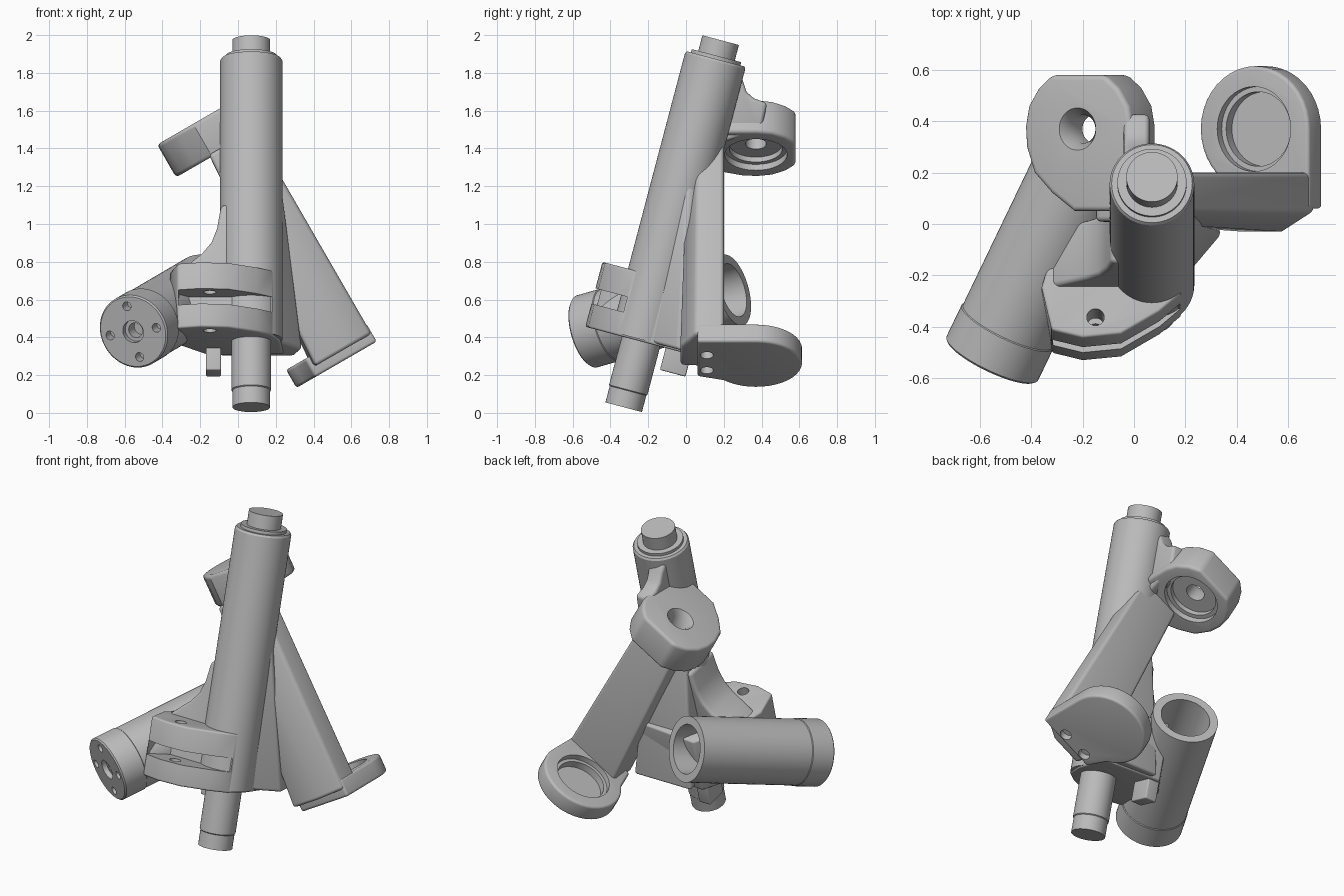
import bpy, bmesh, math
from mathutils import Matrix, Vector

cube = bpy.data.objects.get("Cube")
if cube:
    bpy.data.objects.remove(cube, do_unlink=True)

metal = bpy.data.materials.new("grey_metal")
metal.use_nodes = True
GREY = (0.5, 0.5, 0.5, 1)
metal.diffuse_color = GREY
metal.node_tree.nodes["Principled BSDF"].inputs["Base Color"].default_value = GREY


def frame(origin, x_axis, z_axis):
    x, z = Vector(x_axis).normalized(), Vector(z_axis).normalized()
    m = Matrix((x, z.cross(x), z)).transposed().to_4x4()
    m.translation = origin
    return m


def apply_modifier(ob, mod):
    with bpy.context.temp_override(object=ob, active_object=ob, selected_objects=[ob]):
        bpy.ops.object.modifier_apply(modifier=mod.name)


def activate(ob):
    for other in bpy.context.selected_objects:
        other.select_set(False)
    ob.select_set(True)
    bpy.context.view_layer.objects.active = ob


def finish(name, bm, matrix, bevel=0):
    bmesh.ops.recalc_face_normals(bm, faces=bm.faces)
    bm.transform(matrix)
    mesh = bpy.data.meshes.new(name)
    bm.to_mesh(mesh)
    bm.free()
    mesh.materials.append(metal)
    ob = bpy.data.objects.new(name, mesh)
    bpy.context.collection.objects.link(ob)
    activate(ob)
    if bevel:
        mod = ob.modifiers.new("rounding", 'BEVEL')
        mod.width, mod.segments = bevel, 4
        mod.limit_method, mod.angle_limit = 'ANGLE', math.radians(35)
        apply_modifier(ob, mod)
    bpy.ops.object.shade_smooth_by_angle(angle=math.radians(32))
    return ob


def prism(name, matrix, outline, z0, z1, top=None, bevel=0):
    """Extrude an outline along the frame axis, optionally lofting to another."""
    bm = bmesh.new()
    low = [bm.verts.new((x, y, z0)) for x, y in outline]
    high = [bm.verts.new((x, y, z1)) for x, y in (top or outline)]
    bm.faces.new(low)
    bm.faces.new(high)
    n = len(low)
    for i in range(n):
        j = (i + 1) % n
        bm.faces.new((low[i], low[j], high[j], high[i]))
    return finish(name, bm, matrix, bevel)


def lathe(name, matrix, profile, steps=56):
    """Spin a (radius, height) profile round the frame axis."""
    bm = bmesh.new()
    verts = [bm.verts.new((r, 0, z)) for r, z in profile]
    edges = [bm.edges.new(pair) for pair in zip(verts, verts[1:])]
    bmesh.ops.spin(bm, geom=verts + edges, axis=(0, 0, 1), cent=(0, 0, 0),
                   angle=math.tau, steps=steps)
    bmesh.ops.remove_doubles(bm, verts=bm.verts, dist=0.0005)
    return finish(name, bm, matrix)


def drill(matrix, x, y, r, z0, z1):
    return lathe("cutter", matrix @ Matrix.Translation((x, y, 0)),
                 [(0, z0), (r, z0), (r, z1), (0, z1)], 24)


def cut(ob, *cutters):
    for cutter in cutters:
        cutter.hide_render = True
        activate(ob)
        mod = ob.modifiers.new("cut", 'BOOLEAN')
        mod.operation, mod.solver, mod.object = 'DIFFERENCE', 'EXACT', cutter
        apply_modifier(ob, mod)
        bpy.data.objects.remove(cutter, do_unlink=True)
    activate(ob)
    bpy.ops.object.shade_smooth_by_angle(angle=math.radians(32))


# Working frames: leaning steering tube, cross barrel, slanted strut
tilt = math.radians(14.8)
lean = Vector((0, math.sin(tilt), math.cos(tilt)))
tube = frame((0.07, -0.33, 0.03), (1, 0, 0), lean)
body = frame((0, -0.33, 0.03), (1, 0, 0), lean)
barrel_dir = Vector((0.375, 0.78, 0.22))
barrel = frame((-0.555, -0.53, 0.43), (0.78, -0.375, 0), barrel_dir)
strut = frame((0.522, 0, 0.255), (0.866, 0, 0.5), (-0.5, 0, 0.866))
eye_axis = strut @ Matrix.Translation((0, 0.37, 0))

# Spindle and outer tube
lathe("spindle", tube, [(0, 0), (0.1, 0), (0.1, 0.09), (0.105, 0.095), (0.105, 0.5),
                        (0.1, 0.5), (0.1, 2.01), (0, 2.01)])
lathe("main_tube", tube, [(0, 0.37), (0.165, 0.37), (0.165, 1.895), (0.157, 1.907),
                          (0.135, 1.907), (0.135, 1.925), (0, 1.925)])

# Cross barrel: bored at the back, bolted cap at the front
cross = lathe("cross_barrel", barrel, [
    (0, 0.1), (0.04, 0.1), (0.04, 0.03), (0.06, 0.03), (0.06, 0), (0.19, 0),
    (0.198, 0.008), (0.198, 0.148), (0.194, 0.152), (0.194, 0.893),
    (0.145, 0.893), (0.145, 0.4), (0, 0.4)])
bolts = []
for k in range(4):
    a = k * math.pi / 2 - 0.15
    bolts.append(drill(barrel, 0.14 * math.cos(a), 0.14 * math.sin(a), 0.024, -0.02, 0.06))
cut(cross, *bolts)

# Clamp body with its slit and pinch bolt hole
clamp = prism("clamp_body", body, [
    (-0.36, -0.1), (-0.32, -0.275), (-0.2, -0.305), (-0.05, -0.29), (0.1, -0.2),
    (0.18, -0.13), (0.225, 0), (0.24, 0.27), (-0.15, 0.3), (-0.3, 0.1)],
    0.36, 0.715, bevel=0.012)
slit = prism("cutter", body, [(-0.3, -0.4), (0.3, -0.4), (0.3, -0.13), (-0.26, -0.13),
                              (-0.31, -0.18), (-0.32, -0.24)], 0.487, 0.57)
cut(clamp, slit, drill(body, -0.15, -0.223, 0.034, 0.3, 0.8))

# Small stop peg under the clamp
prism("stop_peg", body, [(-0.17, 0.135), (-0.09, 0.135), (-0.09, 0.275), (-0.17, 0.275)],
      0.24, 0.42, bevel=0.008)

# Web joining the tube to the strut
prism("rear_web", body,
      [(-0.09, 0), (0.16, -0.02), (0.34, 0.2), (0.3, 0.34), (-0.1, 0.34)], 0.37, 1.25,
      [(-0.07, 0), (0.22, 0), (0.225, 0.03), (0.2, 0.11), (-0.06, 0.11)], bevel=0.03)

# Curved gusset from barrel to tube
side = frame((0, -0.33, 0.03), (1, 0, 0), (0, -math.cos(tilt), math.sin(tilt)))
prism("barrel_gusset", side, [
    (-0.33, 0.6), (-0.33, 0.7), (-0.25, 0.77), (-0.19, 0.82), (-0.14, 0.88),
    (-0.11, 0.96), (-0.09, 1.08), (0, 1.1), (0, 0.6)], -0.14, 0.1, bevel=0.02)

# Slanted strut with flat back
prism("strut_leg", strut,
      [(-0.12, 0.2), (0.242, 0.2), (0.242, 0.05), (0.1, -0.03), (-0.1, -0.03)], 0.05, 1.3,
      [(-0.03, 0.2), (0.242, 0.2), (0.242, 0.06), (0.1, 0.01), (-0.03, 0.01)], bevel=0.02)

# Upper eye, counterbored below and countersunk above
upper = prism("upper_eye", strut, [
    (-0.24, 0.38), (-0.235, 0.3), (-0.2, 0.2), (-0.12, 0.12), (-0.02, 0.05), (0.2, 0.05),
    (0.24, 0.2), (0.24, 0.38), (0.225, 0.46), (0.18, 0.53), (0.12, 0.58),
    (-0.12, 0.58), (-0.18, 0.53), (-0.225, 0.46)], 1.284, 1.484, bevel=0.02)
cut(upper, lathe("cutter", eye_axis, [
    (0, 1.27), (0.165, 1.27), (0.165, 1.32), (0.14, 1.32), (0.14, 1.35), (0.055, 1.35),
    (0.055, 1.44), (0.092, 1.5), (0, 1.5)]))

# Curved gusset from upper eye to tube
prism("eye_gusset", frame((0, 0, 0), (0, 1, 0), (1, 0, 0)), [
    (0.25, 1.84), (0.3, 1.76), (0.32, 1.7), (0.36, 1.665), (0.43, 1.64), (0.4, 1.5),
    (0.1, 1.4), (0.12, 1.7)], -0.04, 0.06, bevel=0.02)

# Lower eye: round cup with a square heel
arc = [math.radians(d) for d in range(0, 226, 9)]
lower = prism("lower_eye", strut,
              [(0.245 * math.cos(a), 0.37 + 0.245 * math.sin(a)) for a in arc]
              + [(-0.13, 0.06), (0.245, 0.06)], 0, 0.11, bevel=0.015)
cup = lathe("cutter", eye_axis, [(0, 0.03), (0.145, 0.03), (0.145, 0.075),
                                 (0.165, 0.075), (0.165, 0.13), (0, 0.13)])
cut(lower, cup, *[drill(strut, x, 0.11, 0.035, -0.02, 0.04) for x in (-0.06, 0.1)])
